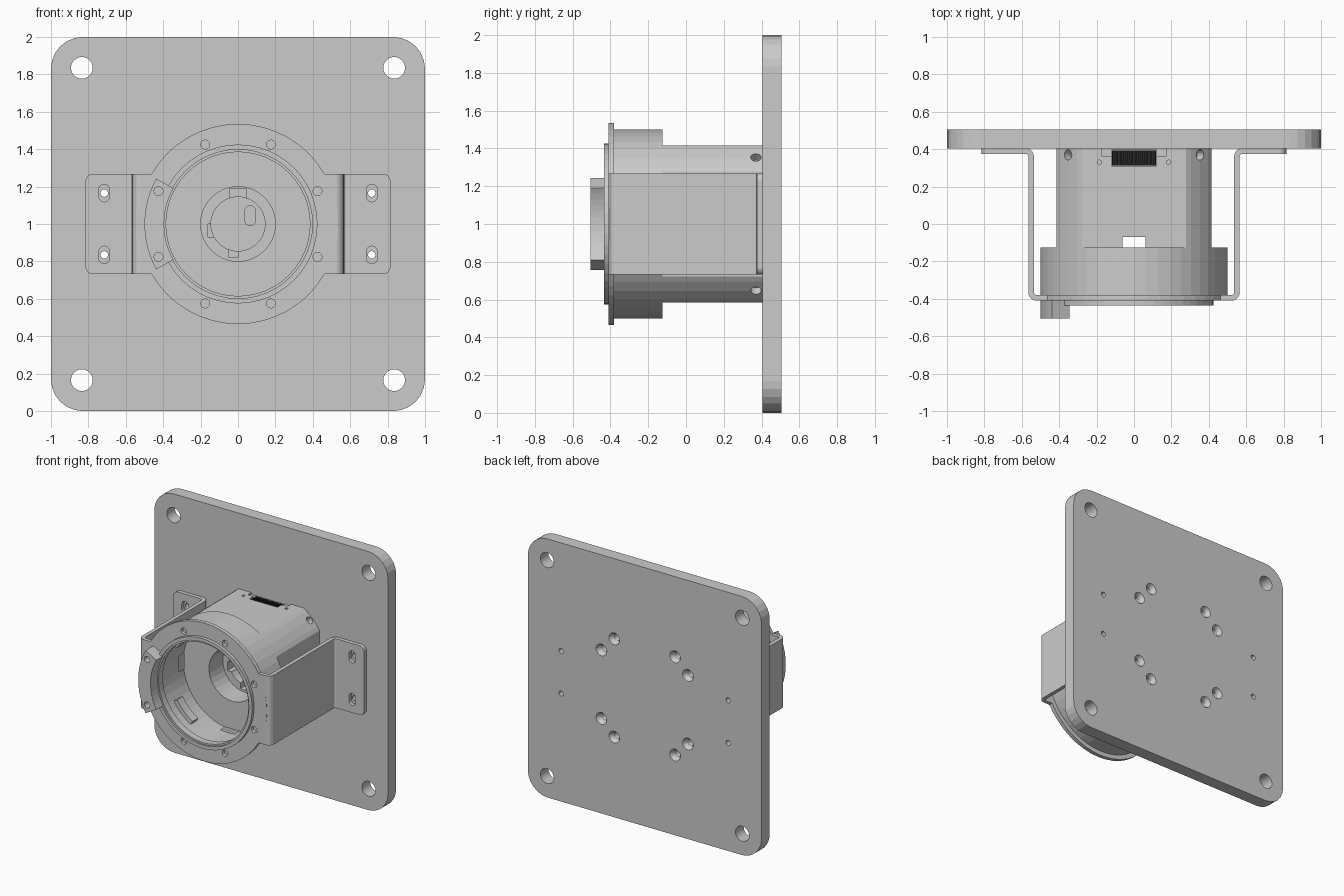
import bpy, bmesh
from math import sin, cos, pi, radians, hypot
from mathutils import Vector

if "Cube" in bpy.data.objects:
    bpy.data.objects.remove(bpy.data.objects["Cube"])

CZ = 1.0  # height of the motor axis; profiles are given relative to it


def finish(name, bm):
    bmesh.ops.recalc_face_normals(bm, faces=bm.faces)
    me = bpy.data.meshes.new(name)
    bm.to_mesh(me)
    bm.free()
    ob = bpy.data.objects.new(name, me)
    bpy.context.collection.objects.link(ob)
    return ob


def prism(name, pts, y0, y1):
    """Extrude an (x, z) outline from y0 to y1."""
    bm = bmesh.new()
    f = bm.faces.new([bm.verts.new((x, y0, z + CZ)) for x, z in pts])
    ext = bmesh.ops.extrude_face_region(bm, geom=[f])["geom"]
    bmesh.ops.translate(bm, vec=(0, y1 - y0, 0),
                        verts=[v for v in ext if isinstance(v, bmesh.types.BMVert)])
    return finish(name, bm)


def box(name, x, y, z):
    return prism(name, [(x[0], z[0]), (x[1], z[0]), (x[1], z[1]), (x[0], z[1])], *y)


def arc(cx, cz, r, a0, a1, n):
    return [(cx + r * cos(radians(a0 + (a1 - a0) * i / n)),
             cz + r * sin(radians(a0 + (a1 - a0) * i / n))) for i in range(n + 1)]


def circle(r, cx=0, cz=0, n=48):
    return arc(cx, cz, r, 0, 360, n)[:-1]


def round_rect(w, h, r, cx=0, cz=0, n=6):
    """Rounded rectangle from half sizes w, h."""
    pts = []
    for k, (sx, sz) in enumerate([(1, 1), (-1, 1), (-1, -1), (1, -1)]):
        pts += arc(cx + sx * (w - r), cz + sz * (h - r), r, 90 * k, 90 * k + 90, n)
    return pts


def slot(cx, cz, r, half):
    return arc(cx, cz + half, r, 0, 180, 8) + arc(cx, cz - half, r, 180, 360, 8)


def sector(r0, r1, a0, a1, n=10):
    return arc(0, 0, r1, a0, a1, n) + arc(0, 0, r0, a1, a0, n)


def cone(p, direction, r1, r2, depth, n=16):
    """Cone or cylinder centred at p along a direction."""
    bm = bmesh.new()
    bmesh.ops.create_cone(bm, cap_ends=True, segments=n, radius1=r1, radius2=r2, depth=depth)
    ob = finish("cutter", bm)
    m = Vector(direction).to_track_quat('Z', 'Y').to_matrix().to_4x4()
    m.translation = p
    ob.data.transform(m)
    return ob


def boolean(ob, others, op='DIFFERENCE'):
    for c in others:
        c.hide_render = True
        mod = ob.modifiers.new("bool", 'BOOLEAN')
        mod.operation, mod.solver, mod.object = op, 'EXACT', c
        bpy.context.view_layer.objects.active = ob
        bpy.ops.object.modifier_apply(modifier=mod.name)
        bpy.data.objects.remove(c)


def hole(r, x, z, y0, y1, n=16):
    return prism("cutter", circle(r, x, z, n), y0, y1)


FEET = [(x, z) for x in (-.715, .715) for z in (-.165, .165)]
SCREWS = [(.46 * cos(radians(a)), .46 * sin(radians(a))) for a in [22.5 + 45 * k for k in range(8)]]

# Mounting plate with corner holes, foot screw holes and countersunk rear holes
plate = prism("mounting_plate", round_rect(1, 1, .17), .405, .505)
boolean(plate, [hole(.058, x, z, .3, .6, 24) for x in (-.835, .835) for z in (-.835, .835)])
boolean(plate, [hole(.02, x, z, .3, .6) for x, z in FEET])
for sx in (-1, 1):
    for sz in (-1, 1):
        for x, z in ((.37, .265), (.26, .38)):
            p = (sx * x, CZ + sz * z)
            boolean(plate, [hole(.026, p[0], p[1] - CZ, .35, .6),
                            cone((p[0], .495, p[1]), (0, 1, 0), .022, .058, .06)])

# Housing: a cylinder with four flats milled behind the front collar
body = prism("motor_housing", circle(.5), -.385, .405)
F = .415
boolean(body, [box("c", (-1, 1), (-.125, .6), (F, 1)), box("c", (-1, 1), (-.125, .6), (-1, -F)),
               box("c", (F, 1), (-.125, .6), (-1, 1)), box("c", (-1, -F), (-.125, .6), (-1, 1))])
# Stepped bore with keyways and a small slot in the floor
boolean(body, [hole(.42, 0, 0, -.6, -.07, 48), hole(.2, 0, 0, -.6, .1, 32),
               hole(.145, 0, 0, -.6, .3, 32),
               box("c", (-.045, .045), (0, .2), (.1, .19)),
               box("c", (-.05, .0), (0, .2), (-.18, -.1)),
               box("c", (-.16, -.1), (0, .2), (-.07, .0)),
               prism("c", slot(.065, .045, .028, .026), .2, .37)])
# Side screws on the rounded corners
for sx in (-1, 1):
    for sz in (-1, 1):
        d = Vector((sx, 0, sz)).normalized()
        p = d * .5 + Vector((0, .37, CZ))
        boolean(body, [cone(p, d, .028, .028, .1)])
# Connector recess on top
boolean(body, [box("c", (-.17, .17), (.36, .5), (.40, .5)),
               box("c", (-.12, .12), (.31, .395), (.34, .5))])
boolean(body, [cone((x, .33, CZ + F), (0, 0, 1), .012, .012, .1, 12) for x in (-.185, .185)])

# Connector block with a row of pins
dark = bpy.data.materials.new("dark")
dark.diffuse_color = (.02, .02, .02, 1)
dark.use_nodes = True
dark.node_tree.nodes["Principled BSDF"].inputs["Base Color"].default_value = dark.diffuse_color
conn = box("connector", (-.118, .118), (.312, .393), (.33, .385))
conn.data.materials.append(dark)
for i in range(12):
    x = -.11 + .02 * i
    pin = box("connector_pin", (x - .005, x + .005), (.318, .388), (.38, .408))
    pin.data.materials.append(dark)

# Snap ribs inside the bore
for k in range(4):
    a = 45 + 90 * k
    prism("bore_rib", sector(.388, .43, a - 14, a + 14), -.27, -.2)

# Front lip ring
lip = prism("front_lip", circle(.425), -.435, -.37)
boolean(lip, [hole(.385, 0, 0, -.6, 0, 48), hole(.398, 0, 0, -.6, -.422, 48)])

# Bracket: front disc plus two bent sheet arms ending in feet
bracket = prism("bracket", circle(.535), -.41, -.38)


def arm(side):
    ro, ri = .045, .015
    outer = [(.43, -.41)] + arc(.565 - ro, -.41 + ro, ro, -90, 0, 5) \
        + arc(.565 + ri, .375 - ri, ri, 180, 90, 5) + [(.85, .375)]
    inner = [(.85, .405)] + arc(.535 + ro, .405 - ro, ro, 90, 180, 5) \
        + arc(.535 - ri, -.38 + ri, ri, 0, -90, 5) + [(.43, -.38)]
    bm = bmesh.new()
    f = bm.faces.new([bm.verts.new((side * x, y, CZ - .3)) for x, y in outer + inner])
    ext = bmesh.ops.extrude_face_region(bm, geom=[f])["geom"]
    bmesh.ops.translate(bm, vec=(0, 0, .6),
                        verts=[v for v in ext if isinstance(v, bmesh.types.BMVert)])
    ob = finish("bracket_arm", bm)
    boolean(ob, [prism("c", round_rect(.815, .268, .04), -.8, .8)], 'INTERSECT')
    return ob


boolean(bracket, [arm(-1), arm(1)], 'UNION')
boolean(bracket, [hole(.42, 0, 0, -.6, 0, 48)])
boolean(bracket, [hole(.024, x, z, -.6, -.3) for x, z in SCREWS])
boolean(bracket, [prism("c", slot(x, z, .029, .018), .3, .5) for x, z in FEET])

# Arc-shaped clamp block on the left of the flange
clamp = prism("arc_clamp", sector(.395, .5, 151, 209, 12), -.505, -.41)
boolean(clamp, [hole(.024, x, z, -.6, -.3) for x, z in SCREWS[3:5]])
